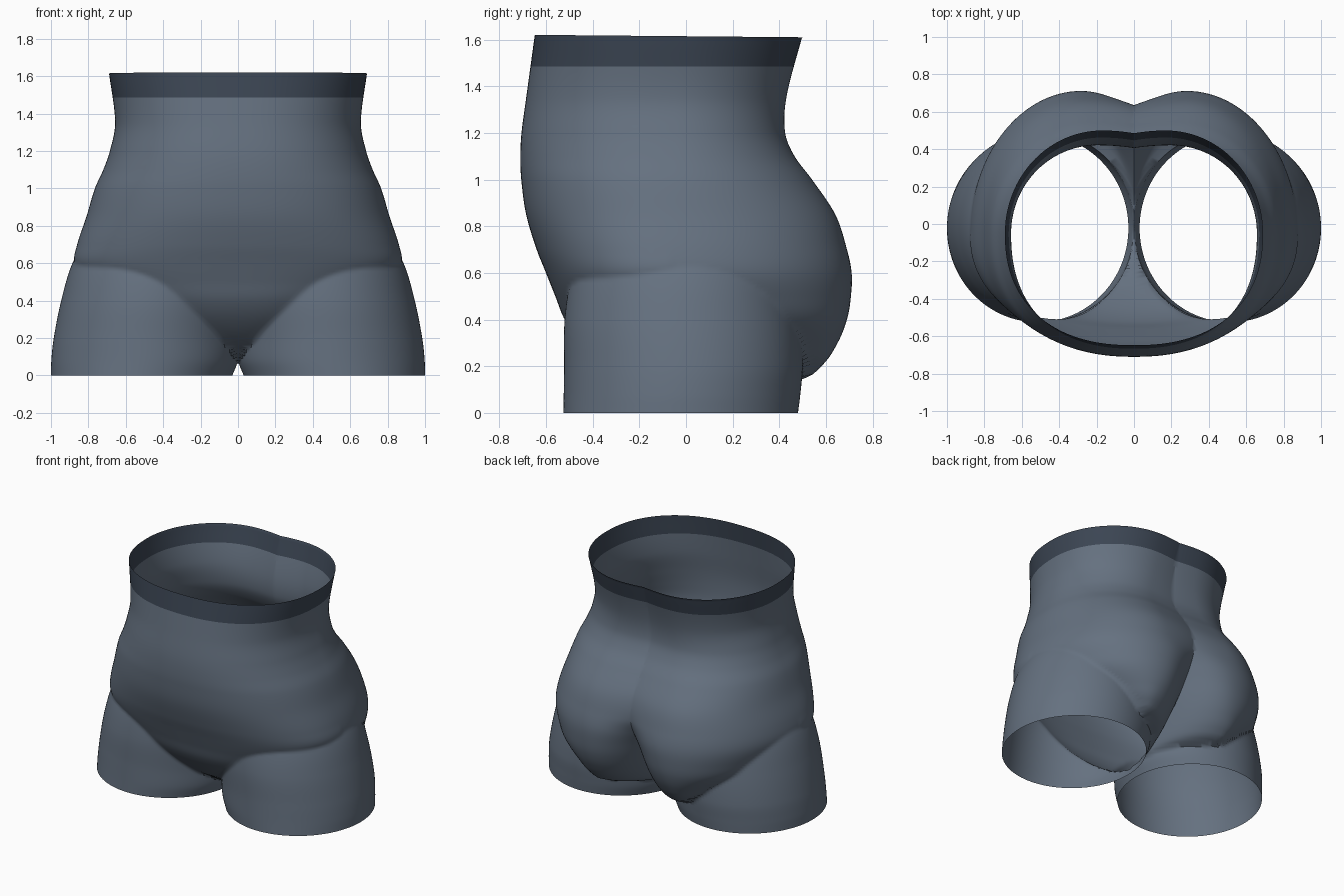
import bpy, bmesh, math

cube = bpy.data.objects.get("Cube")
if cube:
    bpy.data.objects.remove(cube)

SEGMENTS, STEP, RINGS = 160, 0.015, 109
MID_Y = -0.05
BAND_Z = 1.485

# Pelvis sections: height, front half width, front y,
# buttock centre x, buttock outer half width, buttock y, cleft y
PELVIS = [
    (.07, .02, -.06, .05, .02, -.03, -.04),
    (.10, .08, -.17, .12, .10, .20, .12),
    (.14, .18, -.25, .30, .08, .48, .19),
    (.20, .34, -.345, .32, .21, .58, .27),
    (.30, .57, -.45, .31, .37, .65, .38),
    (.40, .70, -.52, .30, .50, .69, .47),
    (.50, .82, -.56, .29, .56, .707, .54),
    (.60, .875, -.60, .28, .595, .71, .60),
    (.70, .86, -.64, .28, .58, .69, .635),
    (.85, .81, -.685, .27, .54, .64, .61),
    (1.0, .765, -.706, .25, .515, .54, .52),
    (1.1, .72, -.71, .23, .49, .465, .45),
    (1.2, .685, -.705, .21, .475, .425, .41),
    (1.35, .657, -.685, .18, .477, .43, .415),
    (1.62, .69, -.648, .17, .52, .50, .485),
]
# Leg sections: height, inner x, outer x, front y, back y
LEG = [
    (0, .03, 1.0, -.525, .48),
    (.08, 0, .998, -.524, .49),
    (.2, -.01, .985, -.522, .50),
    (.4, -.02, .945, -.52, .49),
    (.6, -.02, .885, -.49, .46),
    (.76, 0, .79, -.44, .42),
]


def sample(table, z):
    """Smooth interpolation of a section table at height z."""
    last = len(table) - 1
    i = max(k for k in range(last) if k == 0 or table[k][0] <= z)
    p, q = table[i], table[i + 1]
    before, after = table[max(i - 1, 0)], table[min(i + 2, last)]
    h = q[0] - p[0]
    t = min(max((z - p[0]) / h, 0), 1)
    out = []
    for c in range(1, len(p)):
        m0 = (q[c] - before[c]) / (q[0] - before[0]) * h
        m1 = (after[c] - p[c]) / (after[0] - p[0]) * h
        d = q[c] - p[c]
        out.append(p[c] + t * m0 + t * t * (3 * d - 2 * m0 - m1)
                   + t ** 3 * (m0 + m1 - 2 * d))
    return out


def leg_test(z):
    inner, outer, front, back = sample(LEG, z)
    cx, rx = (inner + outer) / 2, (outer - inner) / 2
    cy, ry = (front + back) / 2, (back - front) / 2
    return lambda x, y: ((x - cx) / rx) ** 2 + ((y - cy) / ry) ** 2 < 1


def pelvis_test(z):
    width, front, lobe_x, outer, back, cleft = sample(PELVIS, z)
    depth = back - MID_Y
    ratio = min(max((cleft - MID_Y) / depth, 0), 0.995)
    inner = lobe_x / math.sqrt(1 - ratio * ratio)

    def inside(x, y):
        if y < MID_Y:
            return (abs(x) / width) ** 2.3 + ((y - MID_Y) / (front - MID_Y)) ** 2.3 < 1
        rx = outer if x > lobe_x else inner
        return ((x - lobe_x) / rx) ** 2 + ((y - MID_Y) / depth) ** 2 < 1
    return inside


def ring_points(z):
    """Outline of the joined leg and pelvis sections on one side."""
    tests = []
    if z <= LEG[-1][0]:
        tests.append(leg_test(z))
    if z >= PELVIS[0][0]:
        tests.append(pelvis_test(z))
    blend = min(max((z - 0.4) / 0.5, 0), 1)
    cx = 0.5 - 0.2 * blend
    points = []
    for k in range(SEGMENTS):
        a = math.tau * k / SEGMENTS
        dx, dy = math.cos(a), math.sin(a)
        low, high = 0.0, 1.6
        for _ in range(20):
            r = (low + high) / 2
            if any(test(cx + r * dx, MID_Y + r * dy) for test in tests):
                low = r
            else:
                high = r
        points.append((cx + low * dx, MID_Y + low * dy))
    return points


def material(name, color):
    mat = bpy.data.materials.new(name)
    mat.use_nodes = True
    mat.diffuse_color = color
    mat.node_tree.nodes["Principled BSDF"].inputs["Base Color"].default_value = color
    return mat


# Left half of the garment as stacked rings
bm = bmesh.new()
rings = []
for i in range(RINGS):
    z = i * STEP
    rings.append([bm.verts.new((x, y, z)) for x, y in ring_points(z)])
for i in range(RINGS - 1):
    for k in range(SEGMENTS):
        n = (k + 1) % SEGMENTS
        face = bm.faces.new((rings[i][k], rings[i][n], rings[i + 1][n], rings[i + 1][k]))
        # Waistband faces
        face.material_index = int((i + 0.5) * STEP > BAND_Z)
# Slight backward slope of the top edge
for v in rings[-1]:
    v.co.z -= 0.009 * (v.co.y + 0.65)
# Trim at the centre line, leaving the crotch open between the legs
bmesh.ops.bisect_plane(bm, geom=bm.verts[:] + bm.edges[:] + bm.faces[:], dist=0.0005,
                       plane_co=(0, 0, 0), plane_no=(1, 0, 0), clear_inner=True)
for v in bm.verts:
    if abs(v.co.x) < 0.0006:
        v.co.x = 0

mesh = bpy.data.meshes.new("fitted_shorts")
bm.to_mesh(mesh)
bm.free()
shorts = bpy.data.objects.new("fitted_shorts", mesh)
bpy.context.collection.objects.link(shorts)
mesh.materials.append(material("slate_blue_fabric", (0.13, 0.165, 0.215, 1)))
mesh.materials.append(material("dark_waistband", (0.045, 0.061, 0.088, 1)))

# Mirror to the right side, then smooth all but the creases
bpy.ops.object.select_all(action="DESELECT")
shorts.select_set(True)
bpy.context.view_layer.objects.active = shorts
mirror = shorts.modifiers.new("mirror", "MIRROR")
mirror.merge_threshold = 0.0008
bpy.ops.object.modifier_apply(modifier=mirror.name)
bpy.ops.object.shade_smooth_by_angle(angle=math.radians(50))
